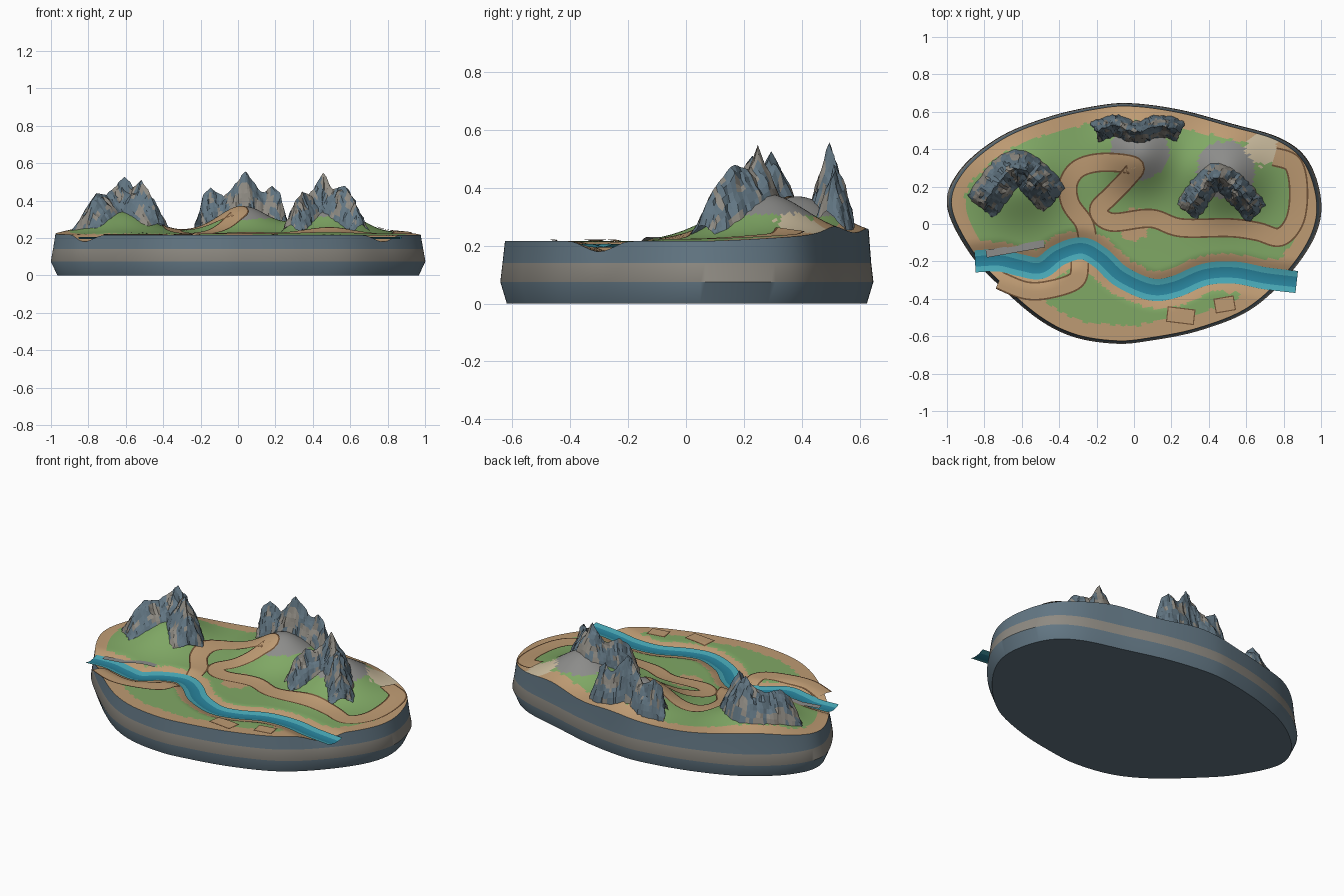
import bpy
import math
from mathutils import Vector, noise

if "Cube" in bpy.data.objects:
    bpy.data.objects.remove(bpy.data.objects["Cube"])


def material(name, *srgb):
    """Flat colour given as 0-255 display values, stored as linear."""
    linear = [((c / 255 + 0.055) / 1.055) ** 2.4 for c in srgb] + [1]
    mat = bpy.data.materials.new(name)
    mat.use_nodes = True
    mat.diffuse_color = linear
    mat.node_tree.nodes["Principled BSDF"].inputs["Base Color"].default_value = linear
    return mat


slate = material("slate", 98, 118, 131)
stone = material("warm_stone", 142, 138, 130)
grass = material("grass", 128, 168, 101)
sand = material("sand", 190, 155, 115)
pale_sand = material("pale_sand", 205, 190, 160)
hill_rock = material("hill_rock", 140, 140, 138)
path_edge = material("path_edge", 112, 82, 55)
water = material("water", 40, 131, 156)
shallows = material("shallows", 72, 168, 182)


def spline(points, steps, closed=False):
    """Smooth curve through 2D points."""
    pts = [Vector(p) for p in points]
    n = len(pts)
    out = []
    for i in range(n if closed else n - 1):
        if closed:
            a, b, c, d = (pts[(i + k) % n] for k in (-1, 0, 1, 2))
        else:
            a, b, c, d = (pts[min(max(i + k, 0), n - 1)] for k in (-1, 0, 1, 2))
        for s in range(steps):
            t = s / steps
            out.append(0.5 * (2 * b + (c - a) * t + (2 * a - 5 * b + 4 * c - d) * t * t
                              + (3 * b - a - 3 * c + d) * t ** 3))
    if not closed:
        out.append(pts[-1])
    return out


def grid(name, rows, mats, rule, wrap=False, smooth=True, cap=False):
    """Sheet of quads through rows of points; rule picks the material index."""
    n = len(rows[0])
    faces = []
    for i in range(len(rows) - 1):
        for j in range(n if wrap else n - 1):
            k = (j + 1) % n
            faces.append((i * n + j, i * n + k, (i + 1) * n + k, (i + 1) * n + j))
    cells = len(faces)
    if cap:
        faces.append(tuple((len(rows) - 1) * n + j for j in range(n)))
    mesh = bpy.data.meshes.new(name)
    mesh.from_pydata([p for row in rows for p in row], [], faces)
    for m in mats:
        mesh.materials.append(m)
    width = n if wrap else n - 1
    for f in mesh.polygons:
        f.use_smooth = smooth and f.index < cells
        f.material_index = rule(f.index // width, f.index % width, f.center)
    obj = bpy.data.objects.new(name, mesh)
    bpy.context.collection.objects.link(obj)
    if smooth:
        bpy.ops.object.select_all(action="DESELECT")
        obj.select_set(True)
        bpy.context.view_layer.objects.active = obj
        bpy.ops.object.shade_smooth_by_angle(angle=math.radians(35))
    return obj


def sides(path):
    """Left-hand normals along a path."""
    out = []
    for i in range(len(path)):
        t = path[min(i + 1, len(path) - 1)] - path[max(i - 1, 0)]
        out.append(Vector((-t.y, t.x)).normalized())
    return out


def smoothstep(t):
    t = min(max(t, 0), 1)
    return t * t * (3 - 2 * t)


# Layout curves
outline = spline([(-1, .1), (-.93, .29), (-.72, .465), (-.45, .575), (-.18, .635), (0, .645),
                  (.25, .61), (.51, .54), (.78, .46), (.93, .34), (1, .13), (.97, -.06),
                  (.83, -.27), (.62, -.46), (.35, -.57), (.08, -.625), (-.1, -.64),
                  (-.32, -.605), (-.51, -.51), (-.72, -.33), (-.89, -.14)], 12, True)
river_line = spline([(-.85, -.2), (-.72, -.195), (-.61, -.22), (-.5, -.235), (-.4, -.165),
                     (-.28, -.13), (-.18, -.18), (-.07, -.28), (.09, -.35), (.22, -.335),
                     (.38, -.27), (.54, -.26), (.7, -.29), (.87, -.31)], 8)
road_line = spline([(-.25, -.065), (-.27, .01), (-.34, .11), (-.35, .22), (-.29, .3),
                    (-.16, .33), (0, .31), (-.03, .25), (-.12, .155), (-.19, .075), (-.12, .01),
                    (.09, .03), (.25, -.02), (.51, -.02), (.66, -.04), (.78, -.07),
                    (.86, .02), (.88, .18), (.85, .32), (.75, .36)], 8)
south_line = spline([(-.29, -.205), (-.31, -.3), (-.45, -.35), (-.58, -.355), (-.72, -.3)], 8)

hills = [(Vector((-.62, .22)), .12, .15), (Vector((.49, .27)), .155, .14),
         (Vector((.03, .38)), .14, .13)]


def river_distance(p):
    return min((p - q).length_squared for q in river_line) ** 0.5


def height(p):
    z = .215 + .02 * smoothstep(p.y / .6)
    for centre, rise, spread in hills:
        z += rise * math.exp(-(p - centre).length_squared / (2 * spread ** 2))
    return z - .036 * smoothstep(1 - river_distance(p) / .12)


def on_ground(p, lift=0.0):
    return (p.x, p.y, height(p) + lift)


# Base: layered rock slab with a bevelled foot
def level(scale, z):
    return [(p.x * scale, p.y * scale, z) for p in outline]


rim = [on_ground(p * .975) for p in outline]
grid("rock_base", [rim, level(.988, .14), level(1, .075), level(.965, 0)],
     [slate, stone], lambda i, j, c: int(i == 1), wrap=True, cap=True)

# Ground: hills, river bed, sandy shore
RINGS = 64


def ground_colour(i, j, c):
    p = Vector((c.x, c.y))
    rough = noise.noise(c * 40) * .014
    if (p - Vector((.69, .4))).length + rough * 2 < .085:
        return 3
    if any((p - h).length + rough < .155 for h in (Vector((.03, .39)), Vector((.49, .29)))):
        return 2
    edge = (1 - i / RINGS) * p.length
    if edge + rough < .075 or river_distance(p) + rough < .1:
        return 1
    return 0


grid("ground", [[on_ground(p * (.975 * max(r, .02) / RINGS)) for p in outline]
                for r in range(RINGS + 1)],
     [grass, sand, hill_rock, pale_sand], ground_colour, wrap=True)

# River: deep middle, pale shallows, ends overhanging the slab
profile = [(.059, .205), (.028, .196), (0, .193), (-.028, .196), (-.059, .205)]
grid("river", [[(p.x + n.x * o, p.y + n.y * o, z) for o, z in profile]
               for p, n in zip(river_line, sides(river_line))],
     [water, shallows], lambda i, j, c: int(j in (0, 3)))


# Roads, plots and planks draped over the ground
def ribbon(name, path, half, mats, lift=.006, border=.009):
    inner = half - border
    offsets = [half, inner, inner / 2, 0, -inner / 2, -inner, -half]
    rows = [[on_ground(p + n * o, lift) for o in offsets] for p, n in zip(path, sides(path))]
    last = len(offsets) - 2
    return grid(name, rows, mats, lambda i, j, c: int(j in (0, last)) if len(mats) > 1 else 0)


ribbon("main_road", road_line, .052, [sand, path_edge])
ribbon("south_road", south_line, .05, [sand, path_edge])


def plot(name, centre, length, half, turn):
    along = Vector((math.cos(turn), math.sin(turn))) * length / 2
    c = Vector(centre)
    for part, trim, lift, mat in (("border", 0, .004, path_edge), ("floor", .006, .007, sand)):
        reach = along * (1 - 2 * trim / length)
        ribbon(name + "_" + part, [c + reach * k / 4 for k in range(-4, 5)],
               half - trim, [mat], lift)


plot("large_plot", (.25, -.49), .15, .042, -.12)
plot("small_plot", (.485, -.43), .11, .04, .17)

start, end = Vector((-.79, -.16)), Vector((-.48, -.105))
plank = [start.lerp(end, k / 8) for k in range(9)]
grid("river_plank", [[(p.x + n.x * o, p.y + n.y * o, max(height(p) + .006, .212))
                      for o in (.02, -.02)] for p, n in zip(plank, sides(plank))],
     [hill_rock], lambda i, j, c: 0)


# Mountains: jagged ridges swept along a bent spine
def ridge_at(crest, u):
    for (a, za), (b, zb) in zip(crest, crest[1:]):
        if u <= b:
            return za + (zb - za) * (u - a) / (b - a)
    return crest[-1][1]


def mountain(name, spine, half, crest):
    path = spline(spine, 44 // (len(spine) - 1))
    rows = []
    for i, (p, n) in enumerate(zip(path, sides(path))):
        top = ridge_at(crest, i / (len(path) - 1))
        row = []
        for j in range(-7, 8):
            v = -j / 7
            q = p + n * half * v
            seed = Vector((q.x * 34, q.y * 34, 0))
            foot = height(q) - .008
            rise = max(top - foot, .01) * (1 - abs(v)) ** .85
            rise *= 1 + .3 * noise.noise(seed) * min(1, 3 * abs(v))
            slip = noise.noise_vector(seed * 1.4) * .011
            row.append((q.x + slip.x, q.y + slip.y, foot + rise))
        rows.append(row)

    def strata(i, j, c):
        return int(noise.noise(Vector((c.x * 22, c.y * 22, c.z * 9))) > .12)

    grid(name, rows, [slate, stone], strata, smooth=False)


mountain("left_front_ridge", [(-.82, .085), (-.63, .3), (-.425, .125)], .1,
         [(0, .25), (.1, .37), (.2, .44), (.32, .43), (.42, .47), (.56, .53), (.66, .47),
          (.75, .51), (.88, .41), (1, .28)])
mountain("right_front_ridge", [(.28, .065), (.45, .25), (.66, .055)], .075,
         [(0, .27), (.1, .38), (.22, .45), (.33, .43), (.42, .48), (.52, .55), (.63, .46),
          (.76, .48), (.9, .38), (1, .27)])
mountain("rear_ridge", [(-.21, .49), (-.1, .525), (.02, .49), (.14, .525), (.25, .49)], .06,
         [(0, .33), (.08, .43), (.16, .47), (.3, .42), (.42, .48), (.54, .56), (.66, .48),
          (.74, .44), (.84, .48), (.93, .43), (1, .32)])
